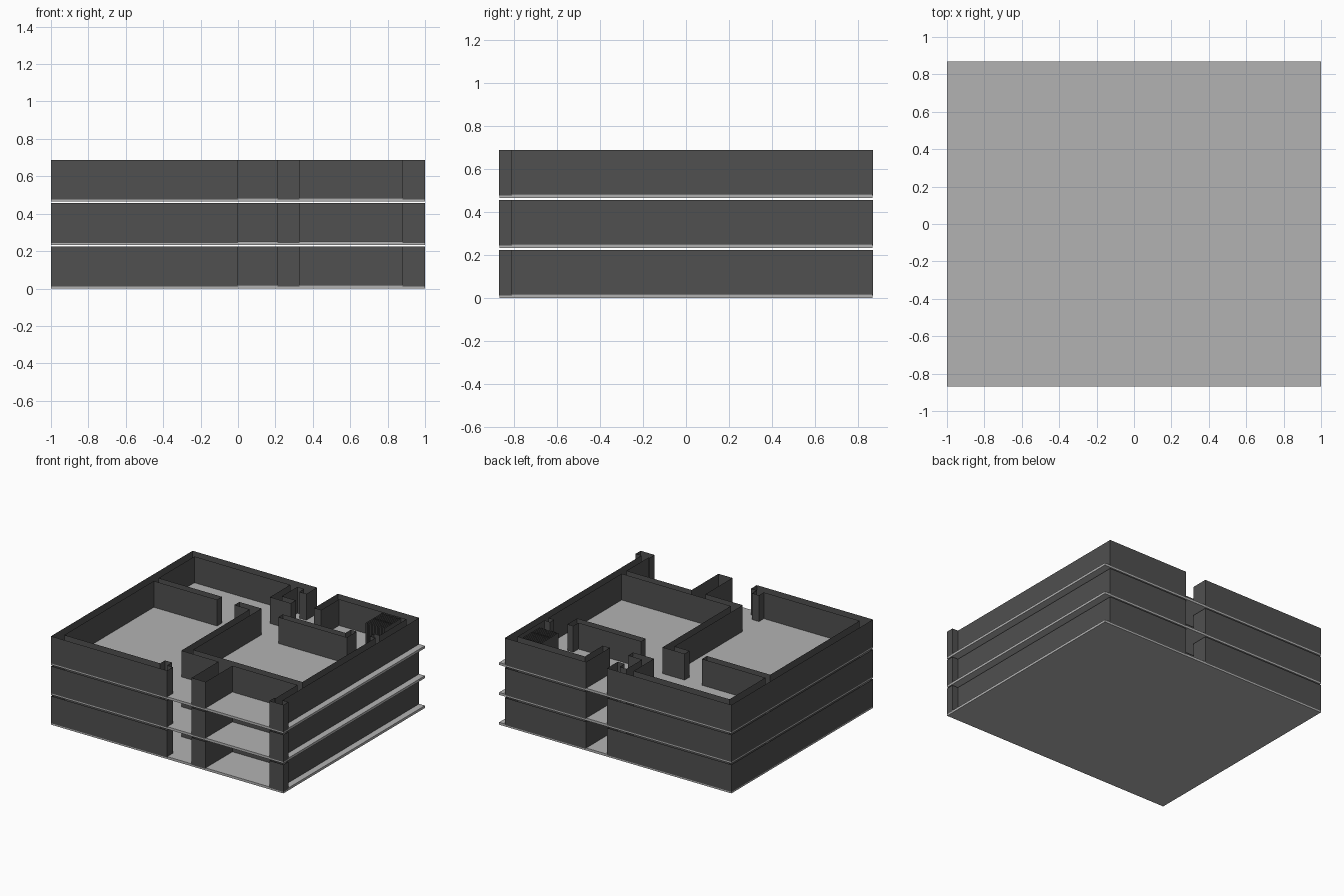
import bpy, bmesh

if "Cube" in bpy.data.objects:
    bpy.data.objects.remove(bpy.data.objects["Cube"])

PITCH = 0.2325              # storey height
WALL_BASE, WALL_TOP = 0.012, 0.2235


def material(name, shade):
    m = bpy.data.materials.new(name)
    m.diffuse_color = (shade, shade, shade, 1)
    m.use_nodes = True
    m.node_tree.nodes["Principled BSDF"].inputs["Base Color"].default_value = m.diffuse_color
    return m


WALL = material("dark_wall", 0.08)
FLOOR = material("light_floor", 0.45)


def finish(bm, name, mat):
    me = bpy.data.meshes.new(name)
    bm.to_mesh(me)
    bm.free()
    me.materials.append(mat)
    ob = bpy.data.objects.new(name, me)
    bpy.context.collection.objects.link(ob)


def upright(bm, pts, z, closed=True):
    """Vertical sheets along a plan outline (open top and bottom)."""
    lo = [bm.verts.new((x, y, z + WALL_BASE)) for x, y in pts]
    hi = [bm.verts.new((x, y, z + WALL_TOP)) for x, y in pts]
    for i in range(len(pts) if closed else len(pts) - 1):
        j = (i + 1) % len(pts)
        bm.faces.new((lo[i], lo[j], hi[j], hi[i]))


# Left half: outer walls, room divider, service closet, door stub
left_walls = [
    (0, -.87), (0, -.80), (-.05, -.80), (-.05, -.74), (-.11, -.74), (-.11, -.80),
    (-.935, -.80), (-.935, .30), (-.39, .30), (-.39, .36), (-.935, .36),
    (-.935, .80), (-.11, .80), (-.11, .55), (.07, .55), (.07, .61), (-.05, .61),
    (-.05, .80), (.01, .80), (.01, .74), (.07, .74), (.07, .87), (-1, .87), (-1, -.87)]
# Right half: long hall wall, balcony walls, corner pillar, right and back walls
right_walls = [
    (.21, -.87), (.33, -.87), (.33, -.54), (.89, -.54), (.89, -.81), (.88, -.81),
    (.88, -.87), (1, -.87), (1, -.81), (.95, -.81), (.95, .87), (.25, .87),
    (.25, .58), (.31, .58), (.31, .80), (.89, .80), (.89, .47), (.84, .47),
    (.84, .42), (.89, .42), (.89, -.48), (-.05, -.48), (-.05, .36), (-.24, .36),
    (-.24, .30), (-.11, .30), (-.11, -.54), (.21, -.54)]
# Free-standing wall in front of the stair room
island_wall = [(.13, .31), (.72, .31), (.72, .43), (.67, .43), (.67, .365), (.13, .365)]

for n in range(3):
    z = n * PITCH
    # Floor slab
    bm = bmesh.new()
    bmesh.ops.create_cube(bm, size=1)
    for v in bm.verts:
        v.co = (v.co.x * 1.999, v.co.y * 1.739, z + (v.co.z + .5) * .019)
    finish(bm, f"floor_slab_{n + 1}", FLOOR)

    for label, outline in (("left_walls", left_walls), ("right_walls", right_walls),
                           ("island_wall", island_wall)):
        bm = bmesh.new()
        upright(bm, outline, z)
        finish(bm, f"{label}_{n + 1}", WALL)

    # Stair lines standing up as closely spaced sheets
    bm = bmesh.new()
    for i in range(14):
        x = .69 + .16 * i / 13
        upright(bm, [(x, .58), (x, .79)], z, closed=False)
    upright(bm, [(.69, .68), (.85, .68)], z, closed=False)
    finish(bm, f"stair_core_{n + 1}", WALL)
